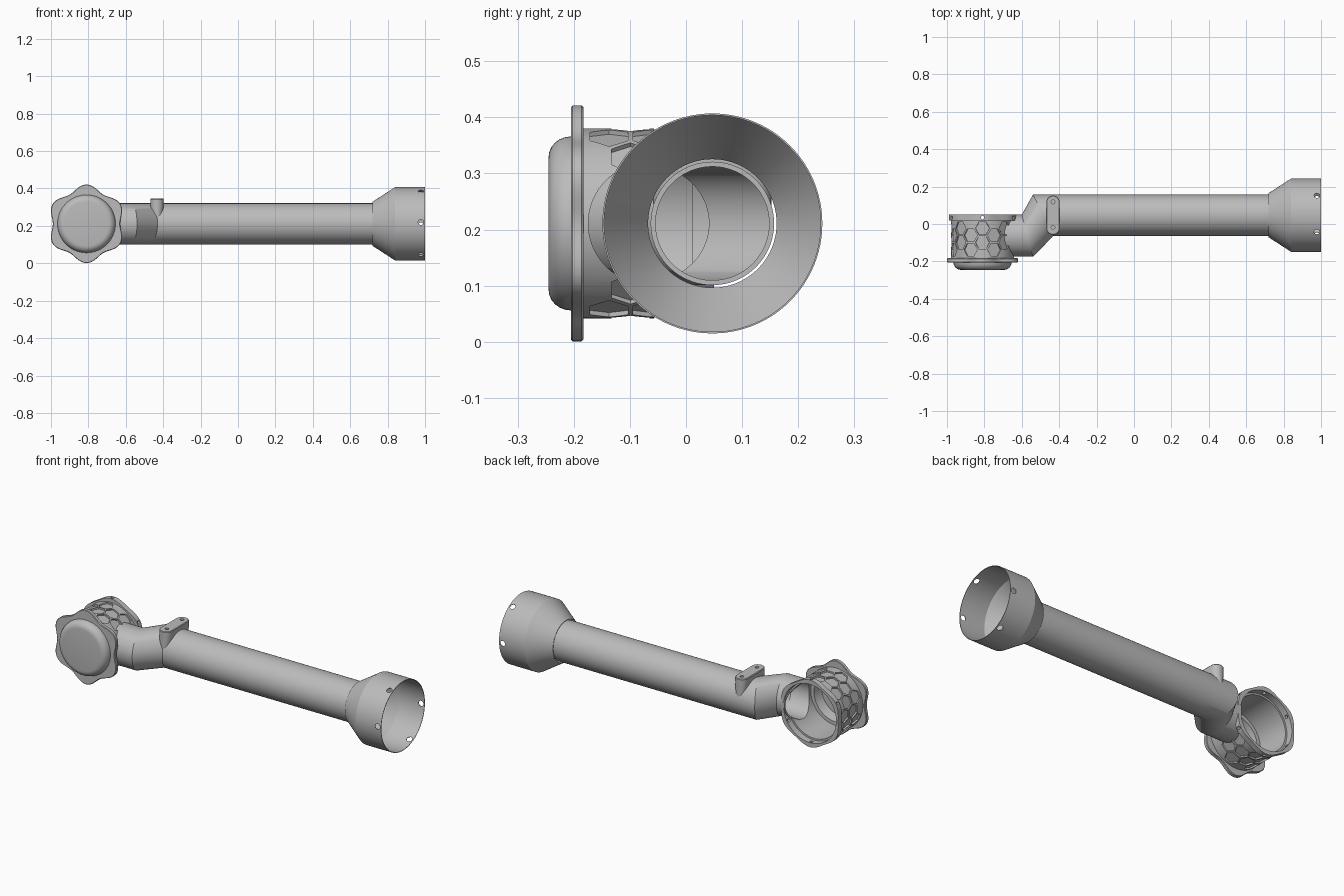
import bpy, bmesh, math
from mathutils import Vector

if "Cube" in bpy.data.objects:
    bpy.data.objects.remove(bpy.data.objects["Cube"])

GREY = bpy.data.materials.new("light_grey")
GREY.diffuse_color = (0.5, 0.5, 0.5, 1)
GREY.use_nodes = True
GREY.node_tree.nodes["Principled BSDF"].inputs["Base Color"].default_value = GREY.diffuse_color
N = 96
HX, HZ = -0.81, 0.211        # housing axis (along y)
TY, TZ = 0.047, 0.211        # tube axis (along x)


def add_loft(bm, rings, loop=False):
    """Skin a list of point rings; cap both ends, or close into a loop."""
    vs = [[bm.verts.new(p) for p in r] for r in rings]
    pairs = list(zip(vs, vs[1:])) + ([(vs[-1], vs[0])] if loop else [])
    n = len(vs[0])
    for a, b in pairs:
        for i in range(n):
            j = (i + 1) % n
            bm.faces.new((a[i], a[j], b[j], b[i]))
    if not loop:
        bm.faces.new(vs[0])
        bm.faces.new(vs[-1])


def make(name, lofts, loop=False):
    bm = bmesh.new()
    for rings in lofts:
        add_loft(bm, rings, loop)
    bmesh.ops.recalc_face_normals(bm, faces=bm.faces)
    me = bpy.data.meshes.new(name)
    bm.to_mesh(me)
    bm.free()
    ob = bpy.data.objects.new(name, me)
    bpy.context.collection.objects.link(ob)
    me.materials.append(GREY)
    return ob


def select(ob):
    bpy.ops.object.select_all(action='DESELECT')
    ob.select_set(True)
    bpy.context.view_layer.objects.active = ob


def cut(ob, lofts):
    cutter = make("cutter", lofts)
    cutter.hide_render = True
    m = ob.modifiers.new("cut", 'BOOLEAN')
    m.operation, m.solver, m.object = 'DIFFERENCE', 'EXACT', cutter
    select(ob)
    bpy.ops.object.modifier_apply(modifier=m.name)
    bpy.data.objects.remove(cutter)


def smooth(ob):
    select(ob)
    bpy.ops.object.shade_smooth_by_angle(angle=math.radians(30))


def angles(n):
    return [2 * math.pi * i / n for i in range(n)]


def ring_y(y, r, lobe=0):
    """Ring around the housing axis, with six optional lobes."""
    out = []
    for t in angles(N):
        q = r - lobe * math.cos(6 * t)
        out.append((HX + q * math.cos(t), y, HZ + q * math.sin(t)))
    return out


def ring_x(x, r):
    return [(x, TY + r * math.cos(t), TZ + r * math.sin(t)) for t in angles(N)]


def section(x0, y0, x1, y1, k=1):
    """Skewed round section of the elbow between two edge points."""
    c, h = Vector(((x0 + x1) / 2, (y0 + y1) / 2, TZ)), Vector(((x1 - x0) / 2, (y1 - y0) / 2, 0))
    return [c + k * (h * math.cos(t) + Vector((0, 0, 0.11 * math.sin(t)))) for t in angles(N)]


def rod(p0, p1, r, n=20):
    p0, p1 = Vector(p0), Vector(p1)
    q = (p1 - p0).to_track_quat('Z', 'Y')
    return [[p + q @ Vector((r * math.cos(t), r * math.sin(t), 0)) for t in angles(n)] for p in (p0, p1)]


# Wrist housing: domed cap, lobed flange, barrel, rear ring, stepped cavity
cap = [ring_y(-0.205 - 0.04 * math.sin(a), 0.118 + 0.037 * math.cos(a))
       for a in [math.radians(d) for d in range(90, -1, -15)]]
body = [ring_y(-0.205, 0.192, 0.015), ring_y(-0.202, 0.195, 0.015),
        ring_y(-0.186, 0.195, 0.015), ring_y(-0.183, 0.192, 0.015),
        ring_y(-0.183, 0.169), ring_y(0.02, 0.169),
        ring_y(0.02, 0.184, 0.006), ring_y(0.05, 0.184, 0.006),
        ring_y(0.05, 0.165), ring_y(0.012, 0.165), ring_y(0.012, 0.155),
        ring_y(-0.18, 0.155), ring_y(-0.18, 0.135), ring_y(-0.235, 0.125)]
housing = make("wrist_housing", [cap + body])

# Honeycomb recesses around the barrel
hexes = []
for row in range(16):
    a = 2 * math.pi * row / 16
    if math.cos(a) > 0.8:
        continue
    for yc in ((-0.137, -0.061) if row % 2 else (-0.099, -0.023)):
        rings = []
        for r in (0.161, 0.18):
            rings.append([])
            for k in range(6):
                t = k * math.pi / 3
                y = yc + 0.039 * math.sin(t)
                u = a + 0.039 * math.cos(t) / 0.169
                rings[-1].append((HX + r * math.cos(u), y, HZ + r * math.sin(u)))
        hexes.append(rings)
cut(housing, hexes)

# Radial screw holes in the rear ring
holes = []
for k in range(6):
    t = math.radians(30 + 60 * k)
    d = Vector((math.cos(t), 0, math.sin(t)))
    c = Vector((HX, 0.034, HZ))
    holes.append(rod(c + d * 0.14, c + d * 0.22, 0.009))
cut(housing, holes)

# Passage from the cavity into the elbow
cut(housing, [[section(-0.75, -0.175, -0.75, 0.05, 0.92),
               section(-0.56, -0.175, -0.62, 0.05, 0.92)]])

# Elbow and long hollow tube
path = [(-0.71, -0.175, -0.71, 0.05), (-0.54, -0.175, -0.6, 0.05),
        (-0.43, -0.063, -0.54, 0.157), (-0.37, -0.063, -0.37, 0.157),
        (0.725, -0.063, 0.725, 0.157)]
arm = make("elbow_and_tube", [[section(*p) for p in path] +
                              [section(*p, 0.92) for p in reversed(path)]], loop=True)
cut(arm, [[ring_y(-0.3, 0.16), ring_y(0.2, 0.16)]])

# Flared cup at the far end
prof = [(0.718, 0.117), (0.84, 0.196), (1.0, 0.196), (1.0, 0.193), (0.841, 0.193), (0.718, 0.1145)]
cup = make("flared_cup", [[ring_x(x, r) for x, r in prof]], loop=True)
holes = []
for k in range(6):
    t = math.radians(2.5 + 60 * k)
    d = Vector((0, -math.cos(t), math.sin(t)))
    c = Vector((0.978, TY, TZ))
    holes.append(rod(c + d * 0.17, c + d * 0.22, 0.015))
cut(cup, holes)


# Mounting lug on top of the tube
def stadium(z, w, half=0.105):
    pts = []
    for i in range(34):
        t = math.pi * (i % 17) / 16 + (math.pi if i > 16 else 0)
        s = -1 if i > 16 else 1
        pts.append((-0.433 + w * math.cos(t), TY + s * (half - w) + w * math.sin(t), z))
    return pts


lug = make("mounting_lug", [[stadium(0.215, 0.018), stadium(0.305, 0.036),
                             stadium(0.342, 0.036), stadium(0.346, 0.033, 0.102)]])
cut(lug, [[ring_x(-0.6, 0.104), ring_x(-0.2, 0.104)]])
cut(lug, [rod((-0.433, y, 0.325), (-0.433, y, 0.37), 0.01) for y in (-0.018, 0.118)])

for ob in (housing, arm, cup, lug):
    smooth(ob)
